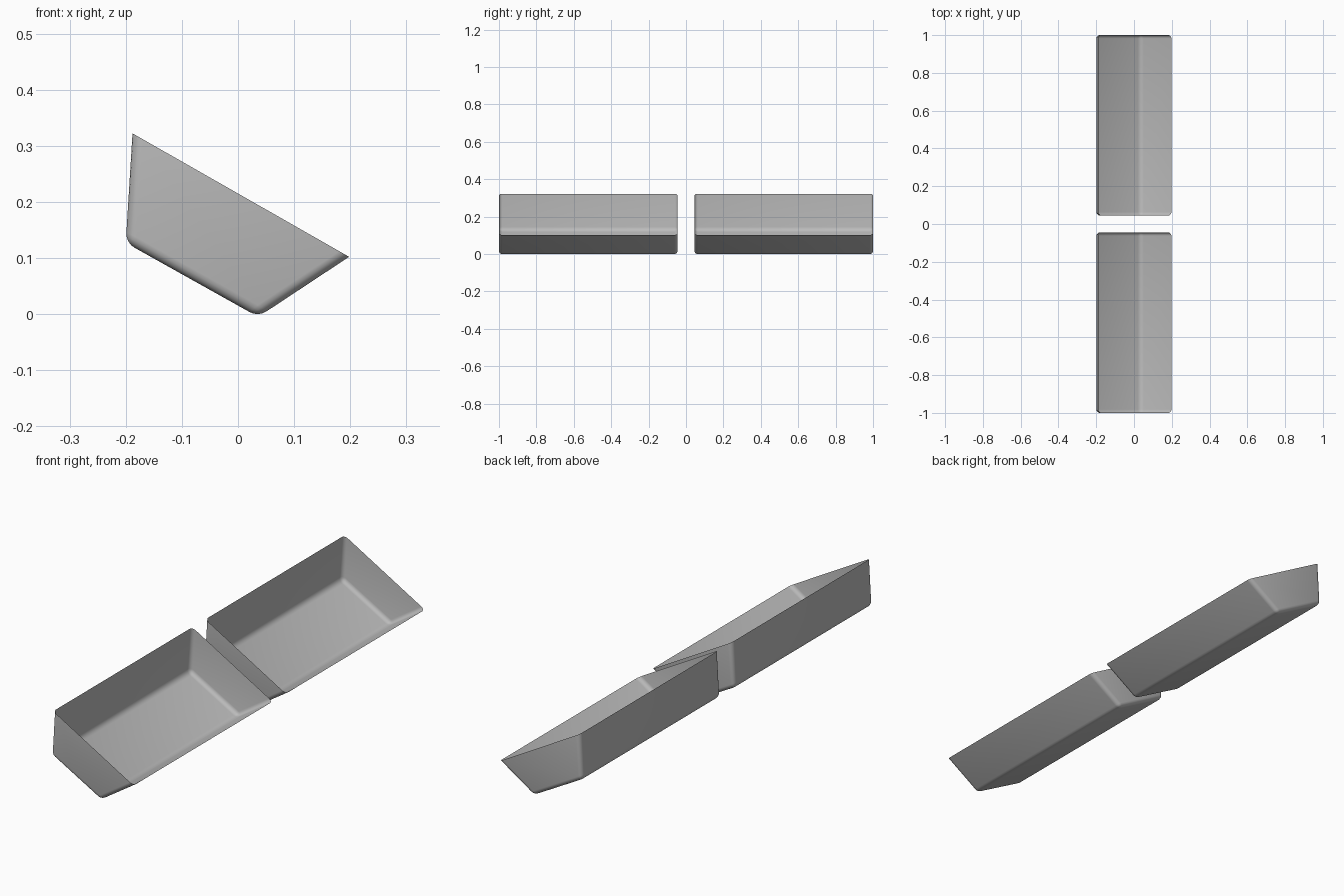
import bpy
import bmesh

if "Cube" in bpy.data.objects:
    bpy.data.objects.remove(bpy.data.objects["Cube"], do_unlink=True)

# Single grey finish
grey = bpy.data.materials.new("plain_grey")
grey.use_nodes = True
colour = (0.5, 0.5, 0.5, 1)
grey.diffuse_color = colour
grey.node_tree.nodes["Principled BSDF"].inputs["Base Color"].default_value = colour

# Cross-section (x, z) from the high rim, round the bottom, to the low rim
PROFILE = [(-0.188, 0.322), (-0.2, 0.127), (0.036, -0.005), (0.198, 0.102)]
INNER_END, OUTER_END = 0.045, 1.0
ROUNDING = 0.018


def make_tray(name, y0, y1):
    """Thin open tray: two end walls joined by three long walls, edges rounded."""
    bm = bmesh.new()
    near = [bm.verts.new((x, y0, z)) for x, z in PROFILE]
    far = [bm.verts.new((x, y1, z)) for x, z in PROFILE]
    bm.faces.new(near)
    bm.faces.new(far[::-1])
    for i in range(len(PROFILE) - 1):
        bm.faces.new((near[i], far[i], far[i + 1], near[i + 1]))
    bmesh.ops.recalc_face_normals(bm, faces=bm.faces)

    # Round every fold, leaving the open rim crisp
    folds = [e for e in bm.edges if not e.is_boundary]
    bmesh.ops.bevel(bm, geom=folds, offset=ROUNDING, offset_type='OFFSET',
                    segments=4, profile=0.5, affect='EDGES', clamp_overlap=True)

    # Outside of the shell faces away from the opening
    bm.normal_update()
    end = min(bm.faces, key=lambda f: f.calc_center_median().y)
    if end.normal.y > 0:
        bmesh.ops.reverse_faces(bm, faces=bm.faces)
    for face in bm.faces:
        face.smooth = True

    mesh = bpy.data.meshes.new(name)
    bm.to_mesh(mesh)
    bm.free()
    mesh.materials.append(grey)
    tray = bpy.data.objects.new(name, mesh)
    bpy.context.collection.objects.link(tray)
    return tray


make_tray("front_tray", -OUTER_END, -INNER_END)
make_tray("back_tray", INNER_END, OUTER_END)
